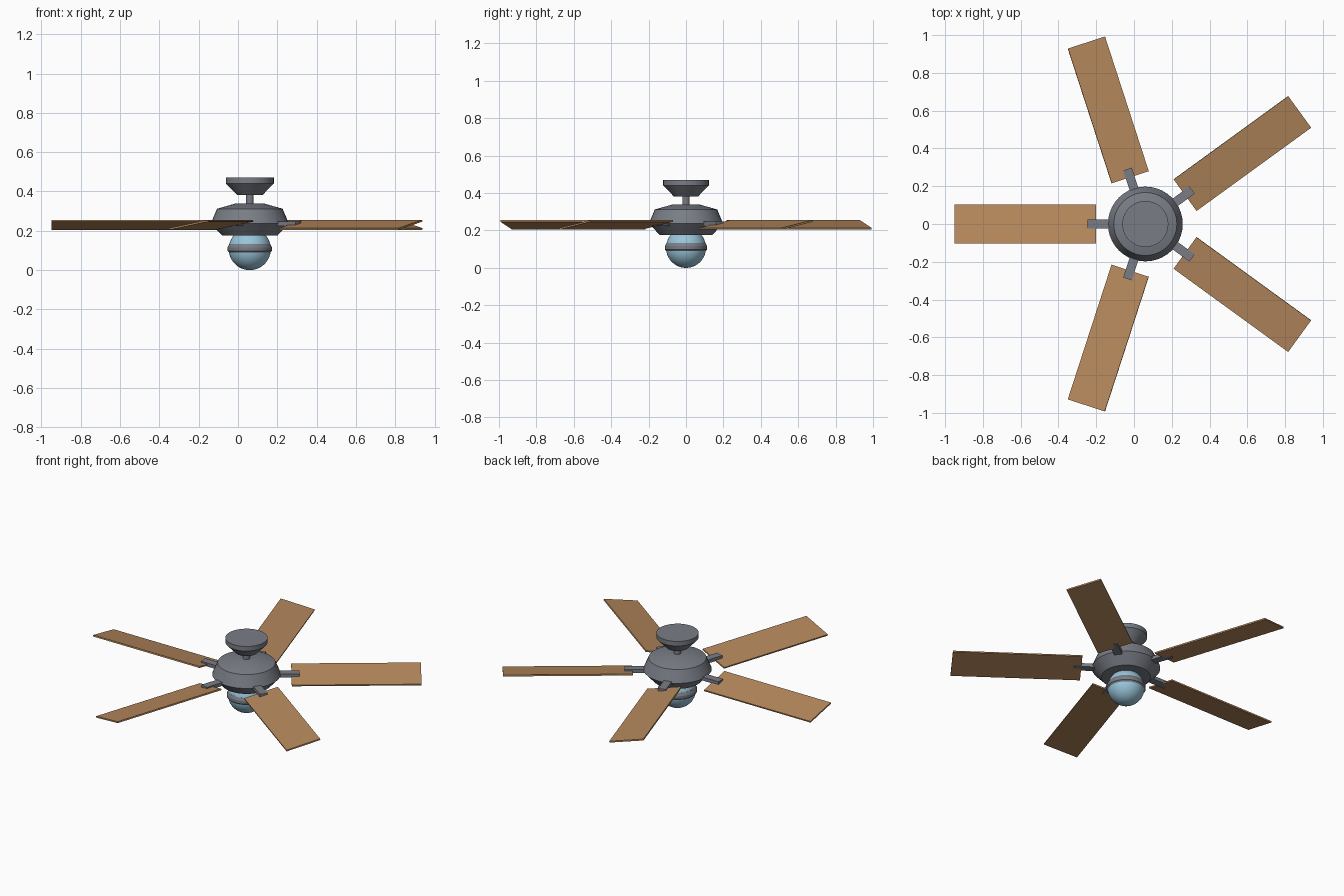
import bpy, bmesh, math
from mathutils import Matrix

if "Cube" in bpy.data.objects:
    bpy.data.objects.remove(bpy.data.objects["Cube"])

CX = 0.06  # x of the fan axis


def material(name, color):
    m = bpy.data.materials.new(name)
    m.use_nodes = True
    m.diffuse_color = (*color, 1)
    m.node_tree.nodes["Principled BSDF"].inputs["Base Color"].default_value = (*color, 1)
    return m


metal = material("grey metal", (0.19, 0.205, 0.235))
wood = material("brown wood", (0.47, 0.25, 0.11))
glass = material("pale blue glass", (0.32, 0.56, 0.70))


def add(name, bm, mat):
    mesh = bpy.data.meshes.new(name)
    bmesh.ops.recalc_face_normals(bm, faces=bm.faces)
    bm.to_mesh(mesh)
    bm.free()
    ob = bpy.data.objects.new(name, mesh)
    bpy.context.collection.objects.link(ob)
    mesh.materials.append(mat)
    return ob


def lathe(name, profile, mat, steps=40):
    """Spin (radius, z) points about the fan axis; flat caps close the ends."""
    bm = bmesh.new()
    pts = [(0, profile[0][1])] + profile + [(0, profile[-1][1])]
    vs = [bm.verts.new((CX + r, 0, z)) for r, z in pts]
    edges = [bm.edges.new(p) for p in zip(vs, vs[1:])]
    bmesh.ops.spin(bm, geom=vs + edges, cent=(CX, 0, 0), axis=(0, 0, 1),
                   angle=math.tau, steps=steps, use_duplicate=False)
    bmesh.ops.remove_doubles(bm, verts=bm.verts, dist=1e-5)
    ob = add(name, bm, mat)
    bpy.ops.object.select_all(action="DESELECT")
    ob.select_set(True)
    bpy.context.view_layer.objects.active = ob
    bpy.ops.object.shade_smooth_by_angle(angle=math.radians(25))
    return ob


def radial_box(name, r0, r1, width, thick, z, pitch, turn, mat):
    """Box pointing outward from the axis, pitched about its own length."""
    bm = bmesh.new()
    bmesh.ops.create_cube(bm, size=1)
    bm.transform(Matrix.Translation((CX, 0, 0)) @ Matrix.Rotation(turn, 4, "Z")
                 @ Matrix.Translation(((r0 + r1) / 2, 0, z))
                 @ Matrix.Rotation(pitch, 4, "X")
                 @ Matrix.Diagonal((r1 - r0, width, thick, 1)))
    return add(name, bm, mat)


# Ceiling mount, rod and motor
lathe("ceiling_canopy", [(0.122, 0.47), (0.122, 0.441), (0.065, 0.382)], metal)
lathe("down_rod", [(0.019, 0.40), (0.019, 0.32)], metal, 20)
lathe("motor_housing", [(0.075, 0.338), (0.167, 0.312), (0.198, 0.238), (0.142, 0.177)], metal)

# Light globe with its band
R = 0.107
arc = [math.radians(a) for a in range(6, 138, 6)]
lathe("light_globe", [(R * math.sin(a), R - R * math.cos(a)) for a in arc], glass)
lathe("globe_band", [(0.104, 0.133), (0.113, 0.116), (0.113, 0.098), (0.104, 0.088)], metal)

# Five pitched blades on brackets
for i in range(5):
    turn = math.pi + i * math.tau / 5
    radial_box(f"blade_{i + 1}", 0.26, 1.01, 0.21, 0.009, 0.23, math.radians(11.5), turn, wood)
    radial_box(f"blade_bracket_{i + 1}", 0.12, 0.306, 0.048, 0.022, 0.236, 0, turn, metal)
